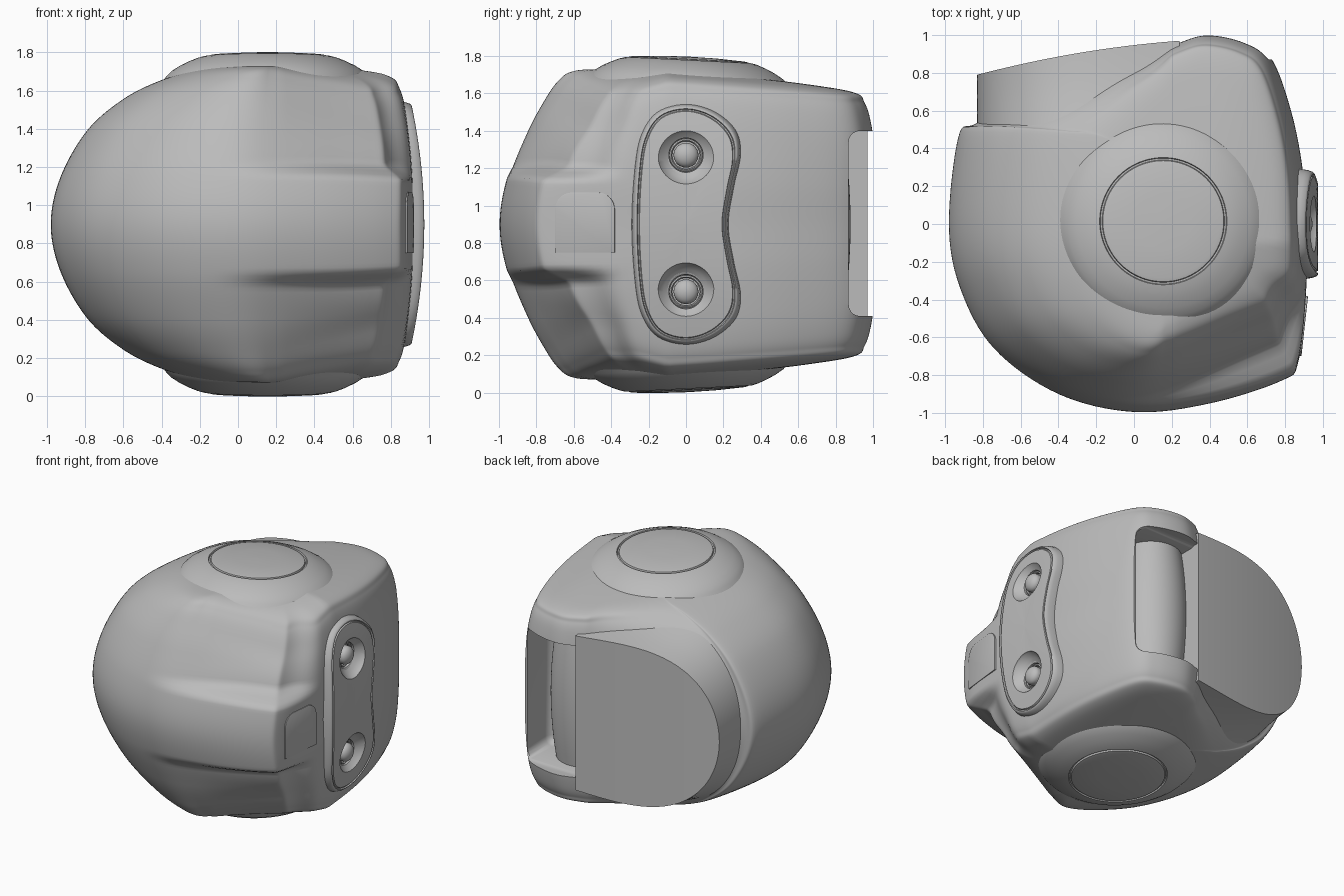
import bpy, bmesh, math
from mathutils import Vector

if "Cube" in bpy.data.objects:
    bpy.data.objects.remove(bpy.data.objects["Cube"])

grey = bpy.data.materials.new("plain grey")
grey.use_nodes = True
grey.diffuse_color = (0.5, 0.5, 0.5, 1)
grey.node_tree.nodes["Principled BSDF"].inputs["Base Color"].default_value = (0.5, 0.5, 0.5, 1)

MID = 0.9  # height of the plane of symmetry


def smooth(v, a, b):
    t = min(1, max(0, (v - a) / (b - a)))
    return t * t * (3 - 2 * t)


def spline(points, steps, closed):
    """Catmull-Rom curve through points of any dimension."""
    p = [Vector(q) for q in points]
    n = len(p)
    get = (lambda i: p[i % n]) if closed else (lambda i: p[min(max(i, 0), n - 1)])
    out = []
    for i in range(n if closed else n - 1):
        a, b, c, d = (get(i + k) for k in (-1, 0, 1, 2))
        for j in range(steps):
            t = j / steps
            out.append(b + (c - a) * (t / 2) + (a * 2 - b * 5 + c * 4 - d) * (t * t / 2)
                       + (b * 3 - a - c * 3 + d) * (t ** 3 / 2))
    return out if closed else out + [p[-1]]


def loft(name, rings, caps=True):
    """Skin a list of closed rings into one object."""
    bm = bmesh.new()
    rows = [[bm.verts.new(v) for v in ring] for ring in rings]
    n = len(rows[0])
    for a, b in zip(rows, rows[1:]):
        for i in range(n):
            bm.faces.new((a[i], a[(i + 1) % n], b[(i + 1) % n], b[i]))
    if caps:
        bm.faces.new(rows[0])
        bm.faces.new(rows[-1])
    bmesh.ops.remove_doubles(bm, verts=bm.verts, dist=1e-5)
    bmesh.ops.recalc_face_normals(bm, faces=bm.faces)
    mesh = bpy.data.meshes.new(name)
    bm.to_mesh(mesh)
    bm.free()
    mesh.materials.append(grey)
    ob = bpy.data.objects.new(name, mesh)
    bpy.context.collection.objects.link(ob)
    return ob


def activate(ob):
    bpy.ops.object.select_all(action="DESELECT")
    ob.select_set(True)
    bpy.context.view_layer.objects.active = ob


def shade(ob, angle=35):
    activate(ob)
    bpy.ops.object.shade_smooth_by_angle(angle=math.radians(angle))


def cut(ob, cutter):
    mod = ob.modifiers.new("cut", "BOOLEAN")
    mod.operation, mod.solver, mod.object = "DIFFERENCE", "EXACT", cutter
    activate(ob)
    bpy.ops.object.modifier_apply(modifier=mod.name)


def circle(r, n=64):
    return [(r * math.cos(math.tau * i / n), r * math.sin(math.tau * i / n)) for i in range(n)]


# Main shell: plan outline, scaled per side as it rises
outline = spline([(.24, .965), (.0, .86), (-.3, .76), (-.6, .64), (-.84, .53), (-.93, .46),
                  (-.98, 0), (-.92, -.34), (-.74, -.66), (-.4, -.9), (0, -.995), (.4, -.95),
                  (.78, -.83), (.87, -.73), (.91, -.36), (.91, 0), (.89, .3), (.83, .6),
                  (.73, .87), (.6, .965), (.4, 1.005)], 8, True)
# rise, then scale towards left side, front, right side, back
upper = [(0, 1, 1, 1, 1), (.3, .958, .96, 1, 1), (.6, .84, .86, .975, 1),
         (.8, .68, .77, .945, .98), (.92, .51, .7, .905, .95), (.985, .34, .62, .84, .9),
         (1, .15, .45, .6, .65), (1, 0, 0, 0, 0)]
levels = spline([(-r[0], *r[1:]) for r in reversed(upper)] + upper[1:], 12, False)


def shell_ring(level):
    s, left, front, right, back = level
    ring = []
    for px, py in outline:
        x = .2 + (px - .2) * (left if px < .2 else right)
        y = py * (front if py < 0 else back)
        # soft hollows above and below the front band, rounding the corner
        w = smooth(abs(s), .29, .4) * smooth(px, -.2, .8) * smooth(-py, .33, .75)
        w *= min(1, 2 * right)
        x, y = x - .08 * w, y + .12 * w
        h = .83 - .12 * max(0, (y + .3) / 1.23) ** 1.5 - .06 * max(0, (x - .4) / .5) ** 2
        h -= .5 * max(0, x - .2) * max(0, -y - .1) * smooth(abs(s), .4, .8)
        ring.append((x, y, MID + s * h))
    return ring


shell = loft("shell", [shell_ring(level) for level in levels], caps=False)

# Rear pocket with rounded corners, open at the side
def box_cutter(name, x0, x1, y0, y1, z0, z1):
    bpy.ops.mesh.primitive_cube_add(size=1, location=((x0 + x1) / 2, (y0 + y1) / 2, (z0 + z1) / 2))
    ob = bpy.context.object
    ob.name = name
    ob.scale = (x1 - x0, y1 - y0, z1 - z0)
    bpy.ops.object.transform_apply(location=False, rotation=False)
    ob.data.materials.append(grey)
    bev = ob.modifiers.new("round", "BEVEL")
    bev.width, bev.segments = .06, 5
    ob.hide_render = True
    return ob


cutters = [box_cutter("opening_cutter", .1, 1.3, .87, 1.4, .41, 1.4),
           box_cutter("pocket_cutter", .1, .71, .6, 1.3, .42, 1.39)]
for c in cutters:
    cut(shell, c)

# Rear cover: rounded at one end, straight beside the pocket, flaring into the shell
columns = []
for i in range(41):
    t = math.sin(math.pi / 2 * i / 40)
    x, h = .24 - 1.07 * t, .58 * max(1 - t ** 4.2, 0.0004) ** .5
    h *= 1 + .04 * math.sin(math.pi * t)
    y = .97 - .08 * t - .1 * t * t
    flare = [(.35 + (y - .35) * f, h * (1 + .26 * (1 - f) ** 1.4)) for f in (0, .2, .4, .6, .8, 1)]
    columns.append([(x, b, MID - k) for b, k in flare] + [(x, b, MID + k) for b, k in reversed(flare)])
shade(loft("rear_cover", columns))

# Curved core inside the pocket
core = [[(.38 + x, .63 + y, MID + z) for x, y in circle(.25 - .16 * z * z)]
        for z in (k / 10 - .5 for k in range(11))]
shade(loft("pocket_core", core))

# Round caps on top and bottom, tipped slightly forward
profile = [(.57, 1.62), (.53, 1.675), (.505, 1.7), (.46, 1.729), (.41, 1.753), (.37, 1.769),
           (.337, 1.778), (.333, 1.768), (.324, 1.768), (.32, 1.78), (.3, 1.785), (.15, 1.794), (.001, 1.797)]
for name, side in (("top_cap", 1), ("bottom_cap", -1)):
    shade(loft(name, [[(.155 + x, .015 + y, MID + side * (z - MID - .05 * y))
                       for x, y in circle(r, 96)] for r, z in profile]), 30)

# Side plate: bean outline with a rim groove
bean = spline([(-.285, .0), (-.27, .3), (-.235, .48), (-.15, .6), (0, .64), (.15, .6), (.26, .5),
               (.285, .37), (.25, .2), (.22, 0), (.25, -.2), (.285, -.37), (.26, -.5), (.15, -.6),
               (0, -.64), (-.15, -.6), (-.235, -.48), (-.27, -.3)], 6, True)


def bean_ring(inset, depth):
    ring = []
    for y, z in bean:
        y, z = y * (1 - inset / .27), z * (1 - inset / .64 - .578 * (inset / .27) ** 3)
        ring.append((.975 - .17 * z * z - depth, y, MID + z))
    return ring


plate = loft("side_plate", [bean_ring(*r) for r in (
    (0, .25), (-.008, .08), (0, .03), (.008, .008), (.015, .001), (.021, 0), (.025, .01),
    (.031, .01), (.035, .001), (.1, 0), (.16, 0), (.22, 0), (.269, 0))])

# Dished sockets with domed studs
def turned(name, z0, steps):
    return loft(name, [[(x, y, z0 + z) for y, z in circle(r, 48)] for r, x in steps])


for label, z0 in (("lower", .54), ("upper", 1.27)):
    dish = turned(label + "_socket_cutter", z0, [(.001, .87), (.09, .87), (.092, .9), (.12, .92),
                                                 (.15, .955), (.18, 1.05), (.001, 1.05)])
    dish.hide_render = True
    cutters.append(dish)
    cut(plate, dish)
    cut(shell, dish)
    dome = [(.066 * math.cos(a), .9 + .045 * math.sin(a)) for a in (k * math.pi / 16 for k in range(8))]
    shade(turned(label + "_stud", z0, [(.066, .84)] + dome + [(.001, .945)]))
    shade(turned(label + "_stud_collar", z0, [(.088, .84), (.088, .888), (.08, .893), (.074, .885), (.074, .84)]))
shade(plate)
shade(shell, 50)

# Small badge plate, two corners rounded
half, lip = .16, .09
corner = [(half - lip + lip * math.cos(a), half - lip + lip * math.sin(a))
          for a in (k * math.pi / 16 for k in range(9))]
badge_shape = corner + [(-y, z) for y, z in reversed(corner)] + [(-half, -half), (half, -half)]
badge = loft("badge_plate", [[(d, y * k, z * k) for y, z in badge_shape]
                             for k, d in ((1, -.03), (1, .006), (.97, .008))])
badge.location = (.896, -.54, .91)
badge.rotation_euler = (0, 0, -math.atan2(.035, .32))
shade(badge)

for c in cutters:
    bpy.data.objects.remove(c)
